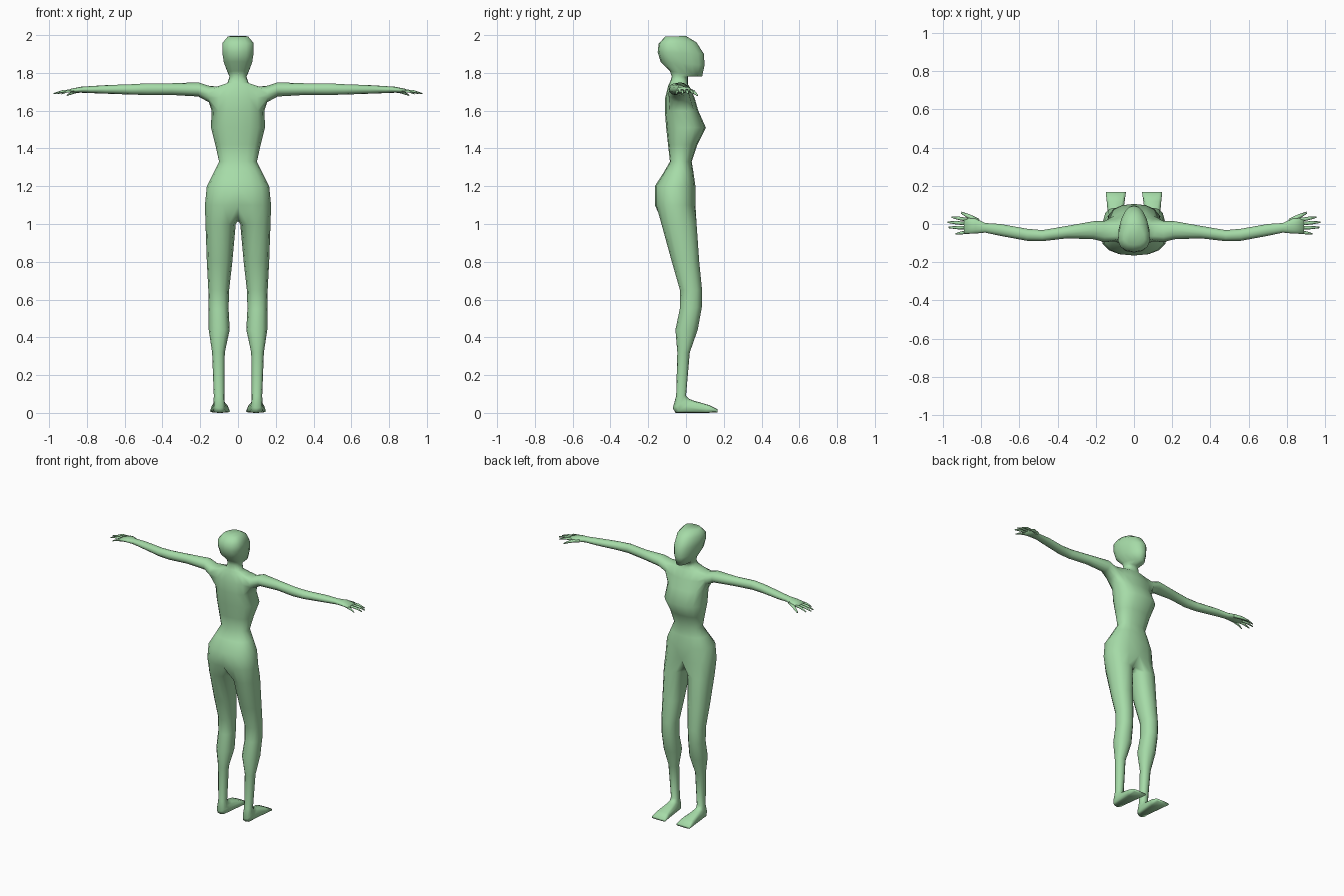
import bpy, bmesh, math
from mathutils import Vector

cube = bpy.data.objects.get("Cube")
if cube:
    bpy.data.objects.remove(cube)

skin = bpy.data.materials.new("soft_green")
skin.use_nodes = True
GREEN = (0.38, 0.71, 0.39, 1)
skin.diffuse_color = GREEN
skin.node_tree.nodes["Principled BSDF"].inputs["Base Color"].default_value = GREEN


def power(v, p):
    return math.copysign(abs(v) ** p, v) if abs(v) > 1e-6 else 0.0


def oval(bm, a, b, side, start, count, step, p=1.0, taper=0.0):
    """Ring of vertices from point a towards side and on to point b."""
    a, b, side = Vector(a), Vector(b), Vector(side)
    mid, axis = (a + b) / 2, (a - b) / 2
    ring = []
    for i in range(count):
        t = math.radians(start + i * step)
        c, s = power(math.cos(t), p), power(math.sin(t), p)
        ring.append(bm.verts.new(mid + axis * c + side * s * (1 - taper * c)))
    return ring


def join(bm, r0, r1, closed=True, skip=()):
    n = len(r0)
    for i in range(n if closed else n - 1):
        if i not in skip:
            k = (i + 1) % n
            bm.faces.new((r0[i], r0[k], r1[k], r1[i]))


def finish(bm, name):
    bmesh.ops.recalc_face_normals(bm, faces=bm.faces)
    mesh = bpy.data.meshes.new(name)
    bm.to_mesh(mesh)
    bm.free()
    mesh.materials.append(skin)
    mesh.shade_smooth()
    ob = bpy.data.objects.new(name, mesh)
    bpy.context.collection.objects.link(ob)
    mirror = ob.modifiers.new("mirror", 'MIRROR')
    mirror.use_clip = True
    mirror.merge_threshold = 0.0005


bm = bmesh.new()

# Torso, neck and head: half width, front (y, z), back (y, z), taper to the face
trunk = [
    (.175, (.05, 1.10), (-.165, 1.10), 0),
    (.165, (.05, 1.20), (-.165, 1.20), 0),
    (.130, (.04, 1.27), (-.12, 1.27), 0),
    (.100, (.03, 1.33), (-.085, 1.33), 0),
    (.120, (.06, 1.42), (-.095, 1.42), 0),
    (.143, (.105, 1.51), (-.105, 1.51), 0),
    (.140, (.065, 1.60), (-.112, 1.60), 0),
    (.135, (.045, 1.67), (-.11, 1.67), 0),
    (.112, (.02, 1.725), (-.095, 1.73), 0),
    (.056, (.01, 1.74), (-.085, 1.75), 0),
    (.045, (.01, 1.78), (-.075, 1.78), 0),
    (.052, (.085, 1.78), (-.085, 1.81), .2),
    (.072, (.098, 1.84), (-.135, 1.86), .25),
    (.080, (.095, 1.90), (-.15, 1.91), .25),
    (.080, (.055, 1.962), (-.145, 1.955), .25),
    (.052, (.0, 1.995), (-.11, 1.992), .25),
]
SHOULDER = 6
rows = [oval(bm, (0, *f), (0, *b), (w, 0, 0), 0, 9, 22.5, .85, tp)
        for w, f, b, tp in trunk]
for i in range(len(rows) - 1):
    hole = range(2, 6) if i in (SHOULDER, SHOULDER + 1) else ()
    join(bm, rows[i], rows[i + 1], False, hole)
bm.faces.new(rows[-1])

# Arm and palm grown from the shoulder opening: x, front y, back y, top z, bottom z
low, mid, top = rows[SHOULDER:SHOULDER + 3]
ring = top[2:7] + [mid[6]] + low[6:1:-1] + [mid[2]]
arm = [
    (.155, .015, -.095, 1.732, 1.645),
    (.21, .015, -.08, 1.75, 1.675),
    (.35, -.01, -.075, 1.745, 1.683),
    (.48, -.032, -.09, 1.745, 1.683),
    (.56, -.025, -.088, 1.74, 1.685),
    (.70, .0, -.062, 1.735, 1.69),
    (.78, .005, -.045, 1.73, 1.693),
    (.83, .03, -.05, 1.727, 1.695),
    (.89, .032, -.052, 1.715, 1.695),
]
for x, yf, yb, zt, zb in arm:
    z = (zt + zb) / 2
    nxt = oval(bm, (x, yf, z), (x, yb, z), (0, 0, (zt - zb) / 2), 30, 12, 30)
    join(bm, ring, nxt)
    ring = nxt
bm.faces.new(ring)

# Leg and foot grown from the pelvis: inner x, outer x, front (y, z), back (y, z), squareness
crotch = [bm.verts.new((0, y, z)) for y, z in ((-.09, 1.03), (-.045, 1.015), (.01, 1.03))]
ring = rows[0] + crotch
leg = [
    (.012, .172, (.056, 1.0), (-.13, 1.0), .9),
    (.03, .165, (.07, .80), (-.075, .80), .9),
    (.047, .157, (.085, .65), (-.032, .65), .9),
    (.05, .155, (.084, .56), (-.033, .55), .9),
    (.044, .155, (.062, .44), (-.056, .44), .9),
    (.07, .137, (.02, .32), (-.046, .32), .9),
    (.072, .128, (.0, .09), (-.052, .09), .9),
    (.07, .13, (.015, .075), (-.07, .025), .8),
    (.065, .132, (.04, .065), (-.055, .0), .6),
    (.05, .142, (.12, .042), (.10, .0), .5),
    (.042, .148, (.168, .018), (.168, .002), .5),
]
for xi, xo, f, b, p in leg:
    x = (xi + xo) / 2
    nxt = oval(bm, (x, *f), (x, *b), ((xo - xi) / 2, 0, 0), -30, 12, 30, p)
    join(bm, ring, nxt)
    ring = nxt
bm.faces.new(ring)
finish(bm, "body")

# Fingers and thumb: root, tip, radius
fingers = [
    ((.87, .022, 1.706), (.955, .036, 1.69), .010),
    ((.87, .002, 1.706), (.977, .010, 1.69), .010),
    ((.87, -.019, 1.706), (.972, -.018, 1.69), .010),
    ((.87, -.041, 1.705), (.935, -.052, 1.688), .009),
    ((.815, .015, 1.708), (.905, .060, 1.682), .013),
]
bm = bmesh.new()
for root, tip, r in fingers:
    root, tip = Vector(root), Vector(tip)
    across = (tip - root).cross(Vector((0, 0, 1))).normalized()
    prev = None
    for t, scale in ((0, 1), (.55, .9), (1, .4)):
        c = root.lerp(tip, t) + Vector((0, 0, .006 * math.sin(math.pi * t)))
        cur = oval(bm, c + across * r * scale, c - across * r * scale,
                   (0, 0, r * scale * .8), 0, 6, 60)
        if prev:
            join(bm, prev, cur)
        else:
            bm.faces.new(cur)
        prev = cur
    bm.faces.new(prev)
finish(bm, "fingers")
